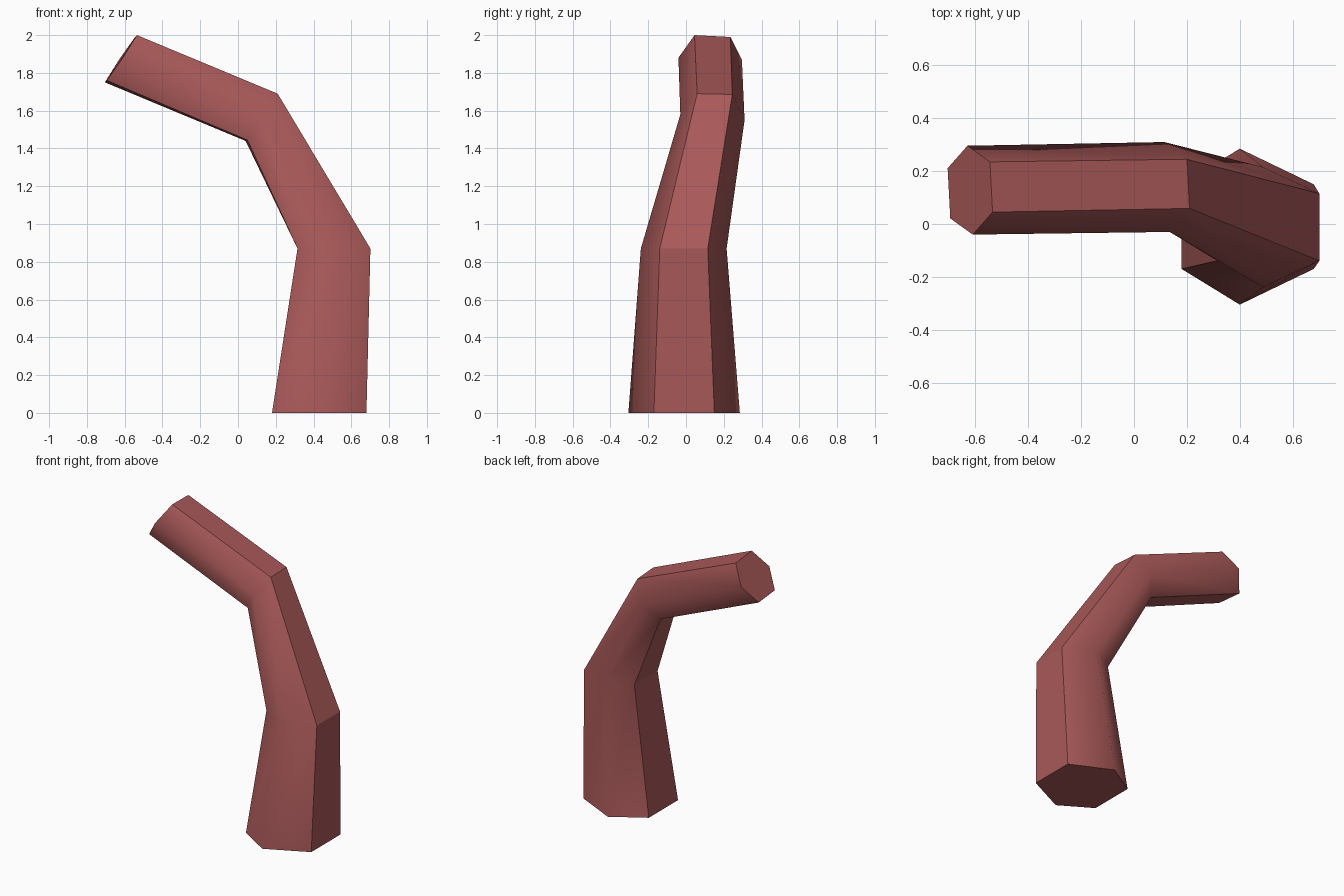
import bpy
import bmesh
from mathutils import Vector

cube = bpy.data.objects.get("Cube")
if cube:
    bpy.data.objects.remove(cube, do_unlink=True)

# Single flat colour
red = bpy.data.materials.new("dusty_red")
red.use_nodes = True
colour = (0.40, 0.10, 0.10, 1)
red.diffuse_color = colour
red.node_tree.nodes["Principled BSDF"].inputs["Base Color"].default_value = colour


def hex_ring(bm, centre, outward, width, ridge, shift):
    """Six-sided section: an outer pair, an inner pair and two side ridges."""
    c, u, w, r = map(Vector, (centre, outward, width, ridge))
    m = c + u * shift
    points = (c + u + w, m + r, c - u + w, c - u - w, m - r, c + u - w)
    return [bm.verts.new(p) for p in points]


# Sections from the foot to the tip: centre, outward, width, ridge, ridge shift
sections = [
    ((0.43, -0.01, 0), (0.25, 0, 0), (0, 0.16, 0), (0, 0.295, 0), -0.12),
    ((0.508, -0.012, 0.87), (0.193, 0, 0), (0, 0.127, 0), (0, 0.227, 0), -0.1),
    ((0.125, 0.14, 1.565), (0.08, 0.012, 0.123), (-0.005, 0.093, -0.002), (-0.01, 0.17, -0.015), 0),
    ((-0.62, 0.128, 1.875), (0.08, 0.012, 0.12), (-0.005, 0.095, -0.005), (-0.01, 0.168, -0.005), 0),
]

bm = bmesh.new()
rings = [hex_ring(bm, *s) for s in sections]

# Walls: the two ridged sides are smooth, the outer and inner strips flat
for low, high in zip(rings, rings[1:]):
    for i in range(6):
        j = (i + 1) % 6
        face = bm.faces.new((low[i], low[j], high[j], high[i]))
        face.smooth = i not in (2, 5)

# Flat end caps
bm.faces.new(reversed(rings[0]))
bm.faces.new(rings[-1])
bmesh.ops.recalc_face_normals(bm, faces=bm.faces)

mesh = bpy.data.meshes.new("bent_limb")
bm.to_mesh(mesh)
bm.free()
mesh.materials.append(red)
limb = bpy.data.objects.new("bent_limb", mesh)
bpy.context.collection.objects.link(limb)
